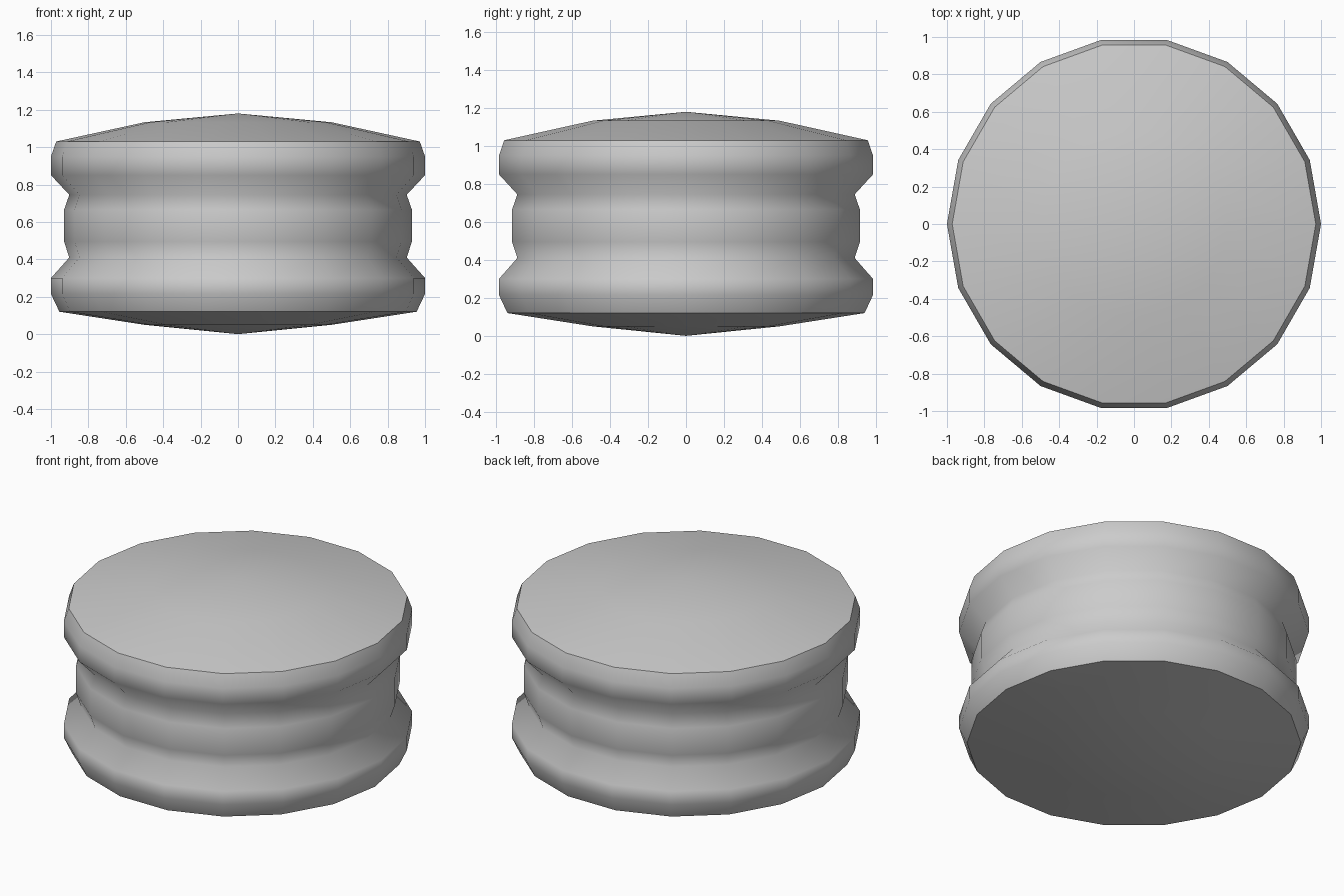
import bpy, bmesh
from math import cos, sin, tau

if "Cube" in bpy.data.objects:
    bpy.data.objects.remove(bpy.data.objects["Cube"])

SIDES = 18
# Outline as (radius, height), from bottom rim to top centre
RINGS = [(0.5, 0.05), (0.955, 0.12), (1.0, 0.215), (1.0, 0.30), (0.902, 0.41),
         (0.93, 0.495), (0.93, 0.665), (0.902, 0.745), (1.0, 0.85),
         (1.0, 0.95), (0.972, 1.03), (0.5, 1.133)]
RIMS = (0.12, 1.03)  # heights of the hard edges around the caps

bm = bmesh.new()
# Lathed body
loops = [[bm.verts.new((r * cos(tau * i / SIDES), r * sin(tau * i / SIDES), z))
          for i in range(SIDES)] for r, z in RINGS]
bottom = bm.verts.new((0, 0, 0))
top = bm.verts.new((0, 0, 1.18))
for i in range(SIDES):
    j = (i + 1) % SIDES
    for a, b in zip(loops, loops[1:]):
        bm.faces.new((a[i], a[j], b[j], b[i]))
    bm.faces.new((bottom, loops[0][j], loops[0][i]))
    bm.faces.new((top, loops[-1][i], loops[-1][j]))

# Smooth everywhere except at the cap rims
for f in bm.faces:
    f.smooth = True
for e in bm.edges:
    if any(all(abs(v.co.z - z) < 1e-4 for v in e.verts) for z in RIMS):
        e.smooth = False
bmesh.ops.recalc_face_normals(bm, faces=bm.faces)

mesh = bpy.data.meshes.new("grooved_drum")
bm.to_mesh(mesh)
bm.free()
bpy.context.collection.objects.link(bpy.data.objects.new("grooved_drum", mesh))
